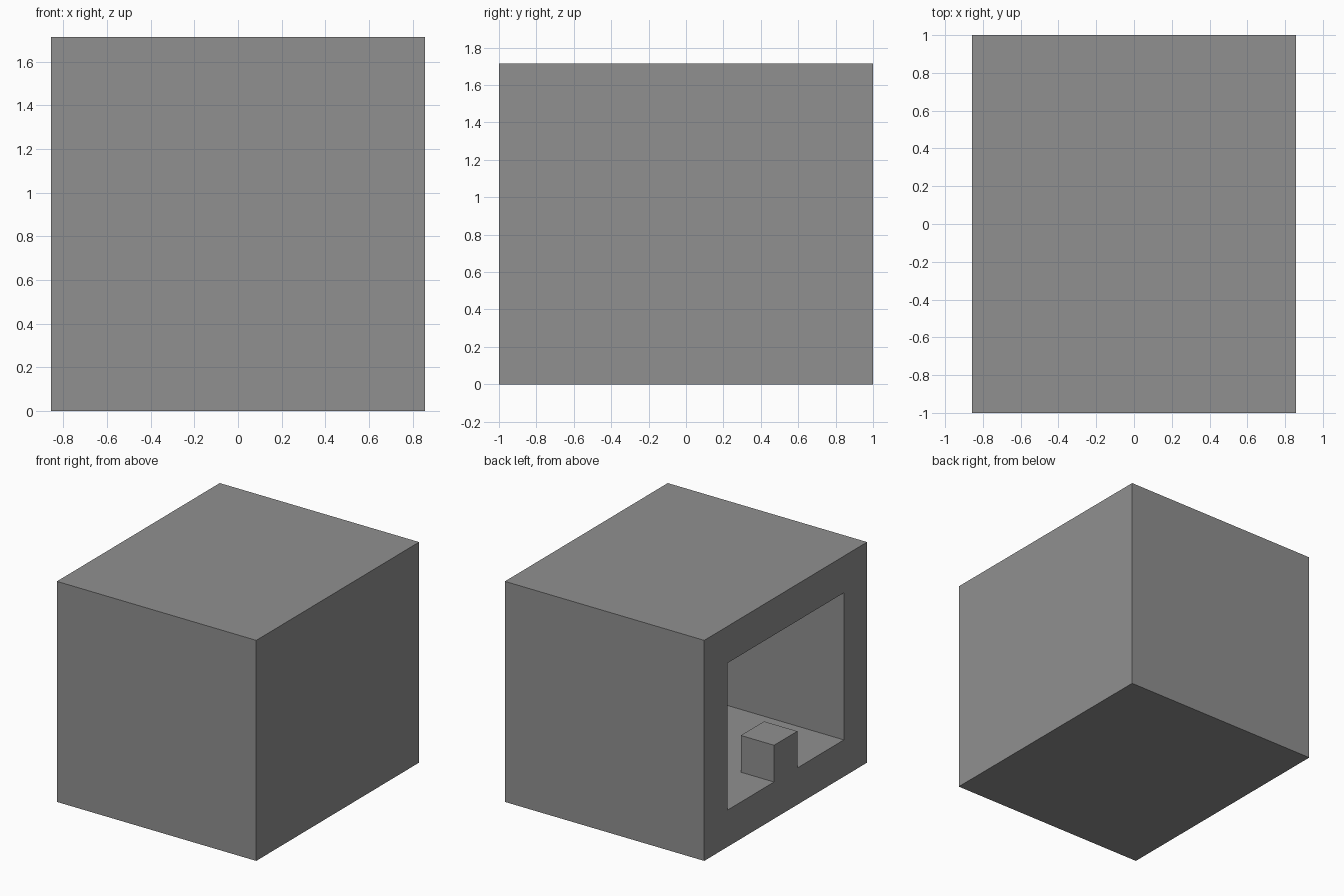
import bpy
import bmesh
from mathutils import Matrix, Vector

U = 2 / 7  # module: wall thickness and block size

cube = bpy.data.objects.get("Cube")
if cube:
    bpy.data.objects.remove(cube, do_unlink=True)

# Single flat colour
grey = bpy.data.materials.new("mid_grey")
grey.use_nodes = True
colour = (0.28, 0.28, 0.28, 1)
grey.diffuse_color = colour
grey.node_tree.nodes["Principled BSDF"].inputs["Base Color"].default_value = colour


def new_box(size, centre):
    bm = bmesh.new()
    bmesh.ops.create_cube(bm, size=1)
    bm.transform(Matrix.Translation(centre) @ Matrix.Diagonal((*size, 1)))
    bm.normal_update()
    return bm


def finish(bm, name):
    bmesh.ops.recalc_face_normals(bm, faces=bm.faces)
    mesh = bpy.data.meshes.new(name)
    bm.to_mesh(mesh)
    bm.free()
    mesh.materials.append(grey)
    obj = bpy.data.objects.new(name, mesh)
    bpy.context.collection.objects.link(obj)


# Thick-walled shell, open on the -x side
shell = new_box((6 * U, 7 * U, 6 * U), (0, 0, 3 * U))
side = min(shell.faces, key=lambda f: f.calc_center_median().x)
bmesh.ops.inset_region(shell, faces=[side], thickness=U, use_even_offset=True)
ext = bmesh.ops.extrude_face_region(shell, geom=[side])
if side.is_valid:
    bmesh.ops.delete(shell, geom=[side], context="FACES_ONLY")
moved = [v for v in ext["geom"] if isinstance(v, bmesh.types.BMVert)]
bmesh.ops.translate(shell, verts=moved, vec=Vector((5 * U, 0, 0)))
finish(shell, "hollow_box")

# Small block on the chamber floor, flush with the opening
finish(new_box((U, U, U), (-2.5 * U, 0, 1.5 * U)), "sill_block")
